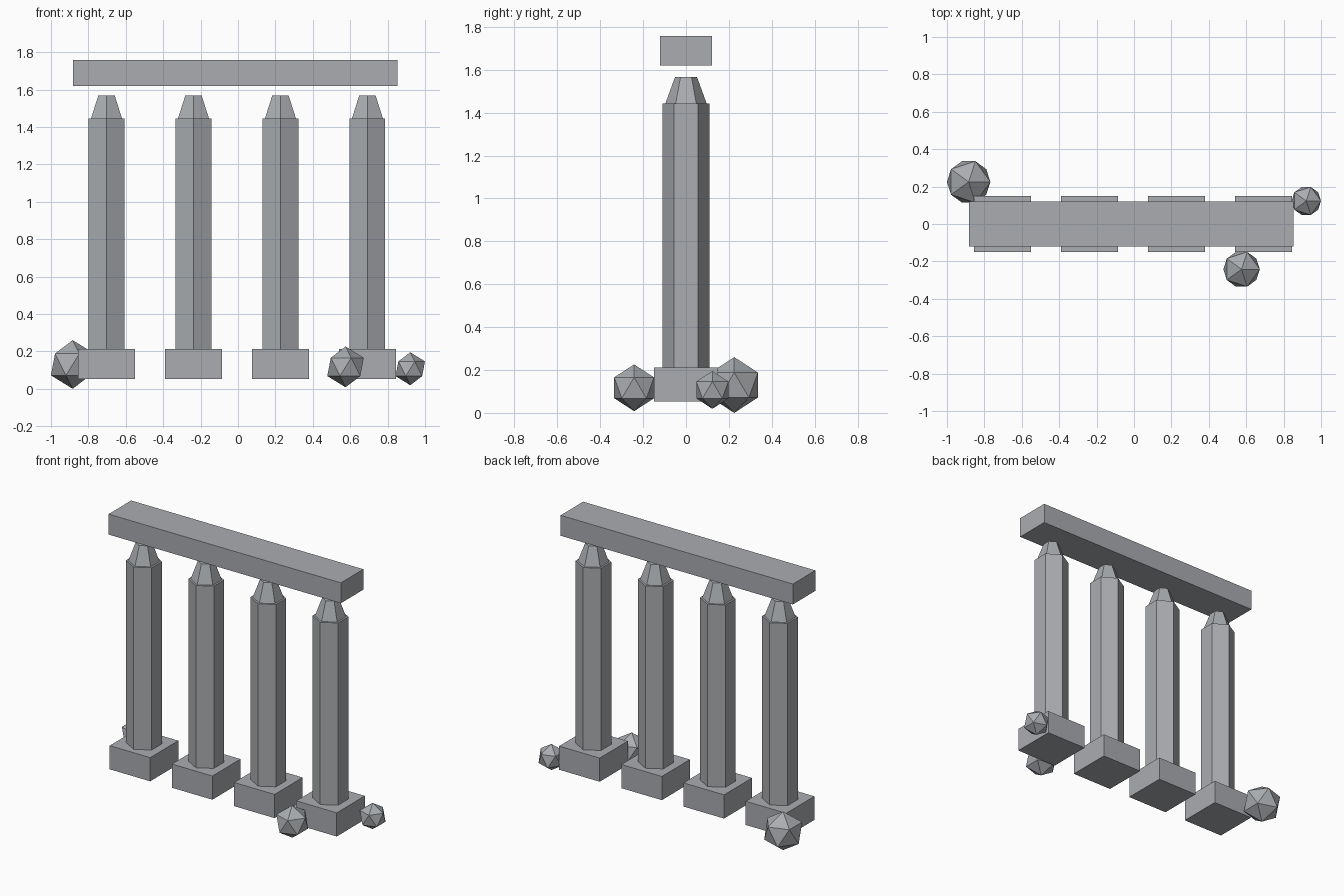
import bpy

cube = bpy.data.objects.get("Cube")
if cube:
    bpy.data.objects.remove(cube, do_unlink=True)

# One stone colour for everything
stone = bpy.data.materials.new("grey_stone")
stone.use_nodes = True
colour = (0.40, 0.415, 0.435, 1.0)
stone.diffuse_color = colour
stone.node_tree.nodes["Principled BSDF"].inputs["Base Color"].default_value = colour


def finish(name):
    obj = bpy.context.object
    obj.name = obj.data.name = name
    obj.data.materials.clear()
    obj.data.materials.append(stone)
    return obj


def block(name, x, bottom, top, width, depth):
    bpy.ops.mesh.primitive_cube_add(size=1, location=(x, 0, (bottom + top) / 2))
    bpy.context.object.scale = (width, depth, top - bottom)
    bpy.ops.object.transform_apply(location=False, rotation=False, scale=True)
    return finish(name)


def hex_prism(name, x, bottom, top, r_bottom, r_top):
    bpy.ops.mesh.primitive_cone_add(
        vertices=6, radius1=r_bottom, radius2=r_top, depth=top - bottom,
        location=(x, 0, (bottom + top) / 2))
    return finish(name)


# Row of four columns, each a plinth, hexagonal shaft and tapered cap
for i in range(4):
    x = -0.703 + i * 0.465
    block(f"plinth_{i + 1}", x, 0.052, 0.212, 0.303, 0.30)
    hex_prism(f"shaft_{i + 1}", x, 0.212, 1.444, 0.11, 0.11)
    hex_prism(f"cap_{i + 1}", x, 1.444, 1.567, 0.096, 0.051)

# Floating beam over the columns
block("beam", -0.015, 1.62, 1.758, 1.737, 0.241)

# Loose faceted boulders round the foot
boulders = [
    ("back_right_boulder", 0.13, (-0.884, 0.225, 0.13)),
    ("front_boulder", 0.109, (0.575, -0.242, 0.117)),
    ("left_boulder", 0.088, (0.921, 0.123, 0.107)),
]
for name, radius, centre in boulders:
    bpy.ops.mesh.primitive_ico_sphere_add(subdivisions=1, radius=radius, location=centre)
    finish(name)
